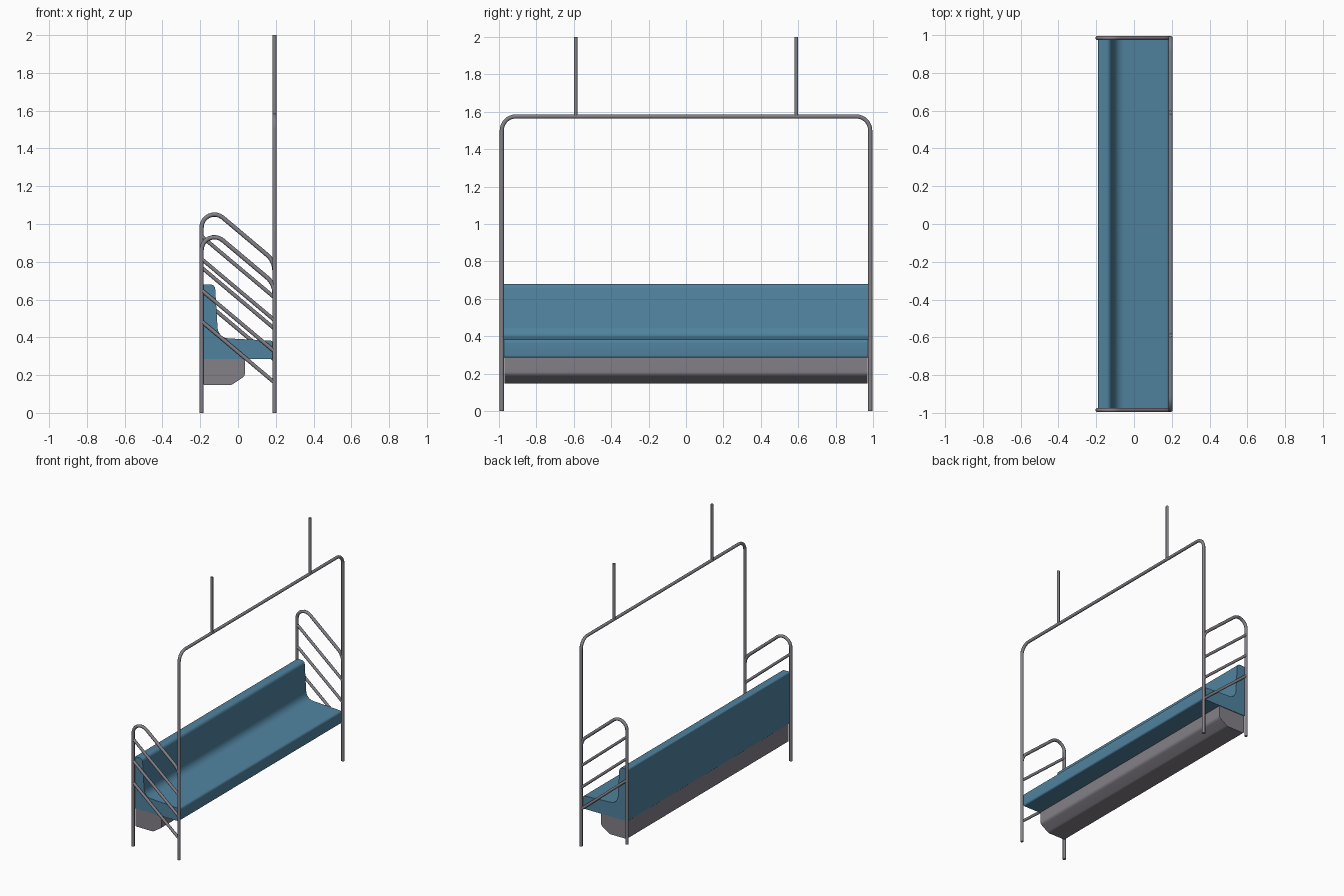
import bpy, bmesh, math
from mathutils import Vector

cube = bpy.data.objects.get("Cube")
if cube:
    bpy.data.objects.remove(cube)


def material(name, rgb):
    m = bpy.data.materials.new(name)
    m.use_nodes = True
    m.diffuse_color = (*rgb, 1)
    node = next(n for n in m.node_tree.nodes if n.type == 'BSDF_PRINCIPLED')
    node.inputs["Base Color"].default_value = (*rgb, 1)
    return m


METAL = material("warm grey metal", (0.23, 0.215, 0.245))
BLUE = material("bench blue", (0.08, 0.225, 0.345))


def fillet(points, radii, steps=8):
    """Round the corners of a path; a radius of 0 keeps the point."""
    out = []
    for i, (p, r) in enumerate(zip(points, radii)):
        p = Vector(p)
        if r == 0:
            out.append(p)
            continue
        a = (Vector(points[i - 1]) - p).normalized()
        b = (Vector(points[(i + 1) % len(points)]) - p).normalized()
        half = a.angle(b) / 2
        centre = p + (a + b).normalized() * (r / math.sin(half))
        start = (p + a * (r / math.tan(half)) - centre).normalized()
        end = (p + b * (r / math.tan(half)) - centre).normalized()
        for k in range(steps + 1):
            out.append(centre + start.slerp(end, k / steps) * r)
    return out


def finish(obj, mat, angle=40):
    obj.data.materials.clear()
    obj.data.materials.append(mat)
    bpy.ops.object.select_all(action='DESELECT')
    obj.select_set(True)
    bpy.context.view_layer.objects.active = obj
    if obj.type == 'CURVE':
        bpy.ops.object.convert(target='MESH')
    bpy.ops.object.shade_smooth_by_angle(angle=math.radians(angle))


def tube(name, path, radius=0.0115):
    curve = bpy.data.curves.new(name, 'CURVE')
    curve.dimensions = '3D'
    curve.bevel_depth = radius
    curve.bevel_resolution = 3
    curve.use_fill_caps = True
    spline = curve.splines.new('POLY')
    spline.points.add(len(path) - 1)
    for point, co in zip(spline.points, path):
        point.co = (*co, 1)
    obj = bpy.data.objects.new(name, curve)
    bpy.context.collection.objects.link(obj)
    finish(obj, METAL)


def extrusion(name, profile, radii, half_length, mat):
    """Sweep a rounded x-z profile along y."""
    path = fillet([(x, -half_length, z) for x, z in profile], radii, 6)
    bm = bmesh.new()
    face = bm.faces.new([bm.verts.new(p) for p in path])
    # Keep the first cap, so that both ends are closed
    swept = bmesh.ops.extrude_face_region(bm, geom=[face], use_keep_orig=True)["geom"]
    bmesh.ops.translate(bm, vec=(0, 2 * half_length, 0),
                        verts=[v for v in swept if isinstance(v, bmesh.types.BMVert)])
    bmesh.ops.recalc_face_normals(bm, faces=bm.faces)
    mesh = bpy.data.meshes.new(name)
    bm.to_mesh(mesh)
    bm.free()
    obj = bpy.data.objects.new(name, mesh)
    bpy.context.collection.objects.link(obj)
    finish(obj, mat)


# Bench: seat and backrest in one moulded piece, with a box underneath
extrusion("bench_seat",
          [(-0.19, 0.285), (0.188, 0.285), (0.188, 0.382), (-0.105, 0.397),
           (-0.122, 0.68), (-0.19, 0.68)],
          [0.006, 0.012, 0.018, 0.06, 0.025, 0.012], 0.975, BLUE)
extrusion("under_seat_box",
          [(-0.185, 0.147), (-0.035, 0.147), (0.037, 0.195), (0.037, 0.287), (-0.185, 0.287)],
          [0.01, 0.04, 0.03, 0, 0], 0.97, METAL)

# Tall front frame with its two hangers
X, Y, TOP = 0.193, 0.985, 1.575
tube("front_frame",
     fillet([(X, -Y, 0), (X, -Y, TOP), (X, Y, TOP), (X, Y, 0)], [0, 0.075, 0.075, 0]))
for side, y in (("right", -0.59), ("left", 0.59)):
    tube("hanger_" + side, [(X, y, TOP), (X, y, 2)], 0.0105)

# End rails: a bent back post and three sloping bars, the rear set raised
SLOPE = 0.84
DROP = SLOPE * 2 * X
for end, y, lift in (("front", -Y, 0), ("rear", Y, 0.12)):
    peak = 1.008 + lift
    tube("arched_rail_" + end,
         fillet([(-X, y, lift), (-X, y, peak), (X, y, peak - DROP), (X, y, peak - DROP - 0.1)],
                [0, 0.068, 0.11, 0]))
    for n in range(3):
        z = 0.485 + lift + 0.165 * n
        tube(f"sloping_bar_{end}_{n + 1}", [(-X, y, z), (X, y, z - DROP)], 0.0105)
